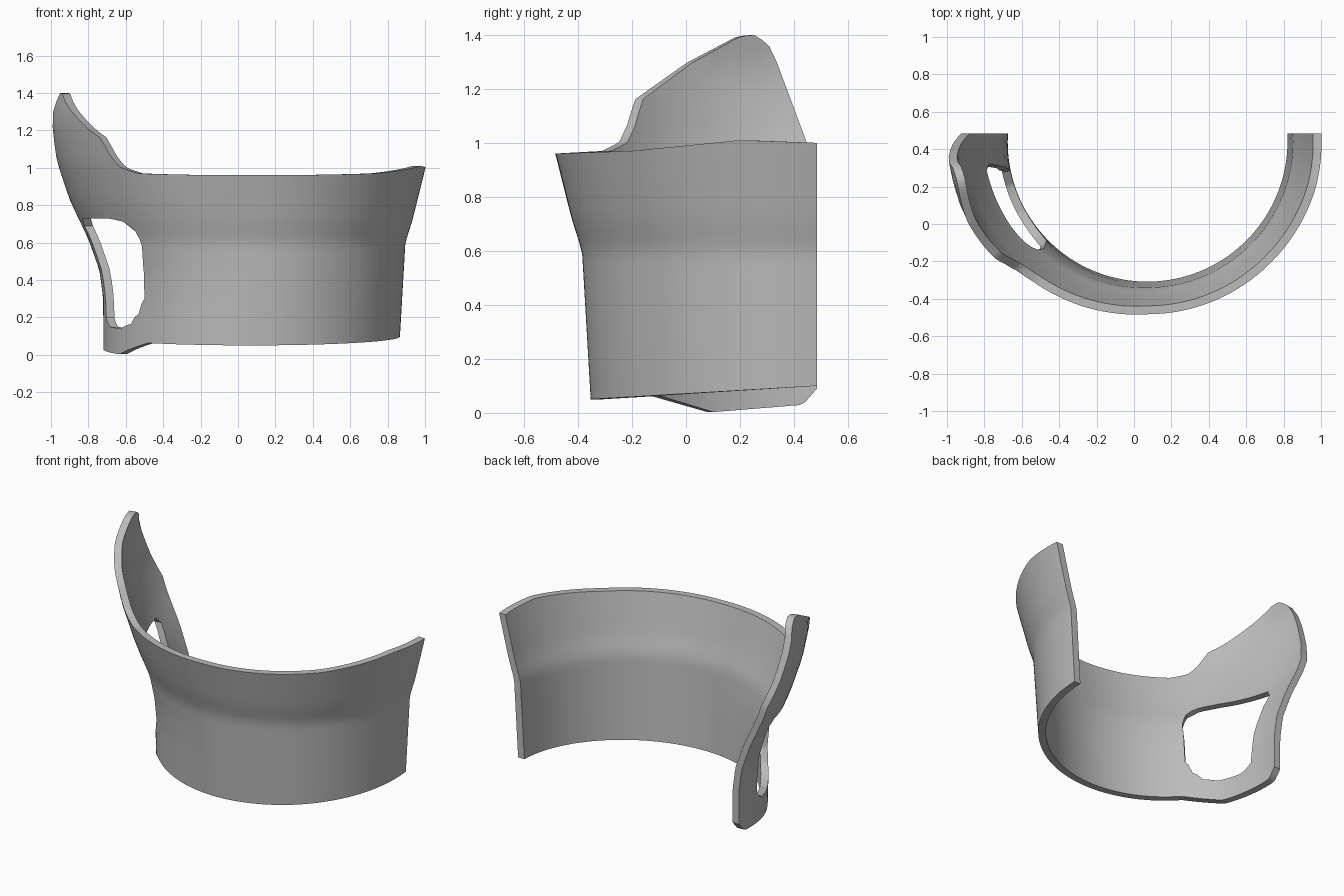
import bpy, bmesh, math

if "Cube" in bpy.data.objects:
    bpy.data.objects.remove(bpy.data.objects["Cube"])

CX, CY, END_Y = 0.07, 0.44, 0.485   # ring axis and rear cut plane
THICK = 0.045
COLS, ROWS = 110, 22

# outer radius by height, on the plain side and on the raised side
PLAIN = [(0.05, .793), (0.6, .825), (0.72, .863), (0.97, .925), (1.2, .98), (1.4, 1.03)]
RAISED = [(0, .79), (0.3, .79), (0.45, .81), (0.62, .872), (0.82, .967), (1.03, 1.04),
          (1.2, 1.07), (1.3, 1.07), (1.4, 1.04)]
# rim heights by y
TOP_PLAIN = [(-.49, .96), (-.2, .97), (0, .99), (.2, 1.01), (END_Y, 1.0)]
TOP_RAISED = [(-.49, .96), (-.31, .97), (-.25, 1.0), (-.22, 1.06), (-.19, 1.16), (0, 1.295),
              (.19, 1.395), (.25, 1.4), (.31, 1.35), (END_Y, .9)]
LOW_PLAIN = [(-.36, .05), (END_Y, .1)]
LOW_RAISED = [(-.36, .05), (-.13, .063), (.08, .003), (.43, .03), (END_Y, .09)]


def interp(points, t):
    if t <= points[0][0]:
        return points[0][1]
    for (a, va), (b, vb) in zip(points, points[1:]):
        if t <= b:
            return va + (vb - va) * (t - a) / (b - a)
    return points[-1][1]


def place(u, z, inset=0.0):
    """Point on the shell: u runs from the +x end round the front to the -x end."""
    w = min(1, max(0, 2 * u - 1))
    r = interp(PLAIN, z) * (1 - w) + interp(RAISED, z) * w - inset
    over = math.asin((END_Y - CY) / r)
    a = -over + u * (math.pi + 2 * over)
    return (CX + r * math.cos(a), CY - r * math.sin(a), z)


def rim(u, points):
    """Height at which column u meets the edge line given by y."""
    z = 0.5
    for _ in range(12):
        z = interp(points, place(u, z)[1])
    return z


def make_object(name, bm):
    bmesh.ops.recalc_face_normals(bm, faces=bm.faces)
    mesh = bpy.data.meshes.new(name)
    bm.to_mesh(mesh)
    bm.free()
    obj = bpy.data.objects.new(name, mesh)
    bpy.context.collection.objects.link(obj)
    return obj


# curved shell: each column is a closed loop up the outside and down the inside
bm = bmesh.new()
loops = []
for c in range(COLS + 1):
    u = c / COLS
    low = rim(u, LOW_PLAIN if u < 0.5 else LOW_RAISED)
    top = rim(u, TOP_PLAIN if u < 0.5 else TOP_RAISED)
    heights = [low + (top - low) * k / ROWS for k in range(ROWS + 1)]
    pts = [place(u, z) for z in heights] + [place(u, z, THICK) for z in reversed(heights)]
    loops.append([bm.verts.new(p) for p in pts])
n = len(loops[0])
for a, b in zip(loops, loops[1:]):
    for i in range(n):
        j = (i + 1) % n
        bm.faces.new((a[i], a[j], b[j], b[i]))
for loop in (loops[0], loops[-1]):
    for k in range(ROWS):
        bm.faces.new((loop[k], loop[k + 1], loop[n - 2 - k], loop[n - 1 - k]))
shell = make_object("curved_shell", bm)

# rounded side opening: radial cutter outlined by angle and height
OUTLINE = [(10, .73), (32, .73), (40, .71), (44.5, .66), (46, .58), (44.5, .3), (41, .22),
           (36, .165), (29, .142), (18, .15), (12, .2), (11, .4), (9, .6), (8, .69)]
bm = bmesh.new()
rings = []
for r in (0.6, 1.2):
    ring = []
    for deg, z in OUTLINE:
        a = math.radians(deg)
        ring.append(bm.verts.new((CX - r * math.cos(a), CY - r * math.sin(a), z)))
    rings.append(ring)
    bm.faces.new(ring)
for i in range(len(OUTLINE)):
    j = (i + 1) % len(OUTLINE)
    bm.faces.new((rings[0][i], rings[0][j], rings[1][j], rings[1][i]))
bmesh.ops.triangulate(bm, faces=[f for f in bm.faces if len(f.verts) > 4])
cutter = make_object("opening_cutter", bm)
cutter.hide_render = True

bpy.ops.object.select_all(action="DESELECT")
shell.select_set(True)
bpy.context.view_layer.objects.active = shell
cut = shell.modifiers.new("side_opening", "BOOLEAN")
cut.operation = "DIFFERENCE"
cut.solver = "EXACT"
cut.object = cutter
bpy.ops.object.modifier_apply(modifier=cut.name)
bpy.data.objects.remove(cutter)

# single grey finish
grey = bpy.data.materials.new("plain_grey")
grey.use_nodes = True
colour = (0.5, 0.5, 0.5, 1)
grey.diffuse_color = colour
grey.node_tree.nodes["Principled BSDF"].inputs["Base Color"].default_value = colour
shell.data.materials.clear()
shell.data.materials.append(grey)
bpy.ops.object.shade_smooth_by_angle(angle=math.radians(35))
